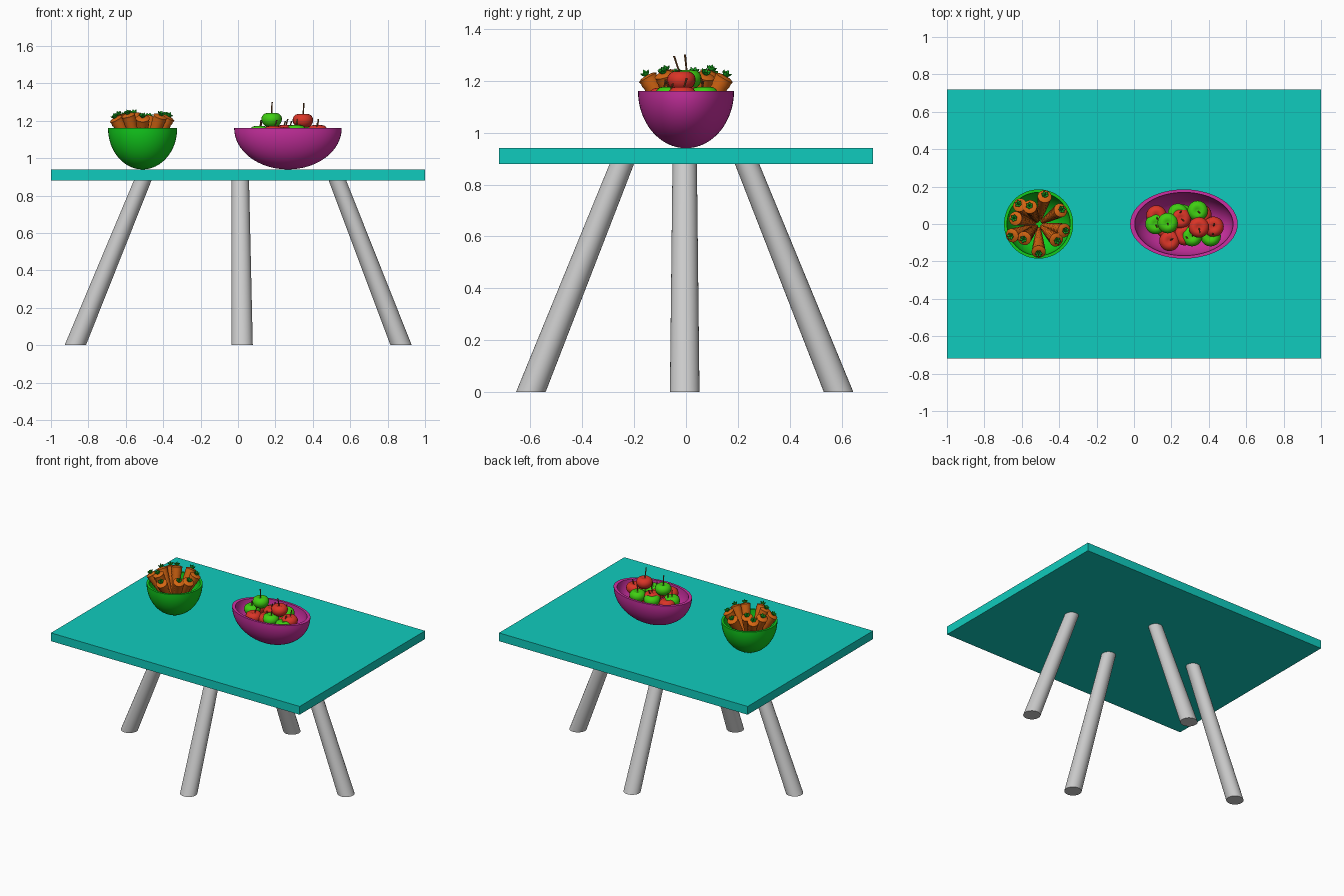
import bpy, bmesh, math, random
from mathutils import Vector, Matrix

if "Cube" in bpy.data.objects:
    bpy.data.objects.remove(bpy.data.objects["Cube"])

random.seed(4)
TAU = 2 * math.pi


def material(name, rgb):
    m = bpy.data.materials.new(name)
    m.diffuse_color = (*rgb, 1)
    m.use_nodes = True
    m.node_tree.nodes["Principled BSDF"].inputs["Base Color"].default_value = m.diffuse_color
    return m


TEAL = material("teal", (0.005, 0.60, 0.51))
GREEN = material("bowl_green", (0.006, 0.60, 0.012))
PINK = material("bowl_magenta", (0.60, 0.03, 0.36))
RED = material("apple_red", (0.70, 0.035, 0.02))
LIME = material("apple_green", (0.05, 0.62, 0.006))
ORANGE = material("carrot_orange", (0.65, 0.13, 0.006))
LEAF = material("leaf_green", (0.01, 0.40, 0.015))
BROWN = material("stem_brown", (0.22, 0.08, 0.02))


def finish(name, bm, mat=None, angle=40):
    bmesh.ops.recalc_face_normals(bm, faces=bm.faces)
    mesh = bpy.data.meshes.new(name)
    bm.to_mesh(mesh)
    bm.free()
    ob = bpy.data.objects.new(name, mesh)
    bpy.context.collection.objects.link(ob)
    if mat:
        mesh.materials.append(mat)
    bpy.ops.object.select_all(action='DESELECT')
    ob.select_set(True)
    bpy.context.view_layer.objects.active = ob
    bpy.ops.object.shade_smooth_by_angle(angle=math.radians(angle))
    return ob


def loft(bm, rings):
    """Skin a list of (centre, radius) horizontal rings; radius 0 makes a pole."""
    return bm, rings


def lathe(name, profile, mat, sides=24, matrix=Matrix()):
    """Revolve (r, z) points about z, then transform."""
    bm = bmesh.new()
    vs = [bm.verts.new((max(r, 0), 0, z)) for r, z in profile]
    es = [bm.edges.new(p) for p in zip(vs, vs[1:])]
    bmesh.ops.spin(bm, geom=vs + es, cent=(0, 0, 0), axis=(0, 0, 1),
                   angle=TAU, steps=sides, use_merge=True)
    bmesh.ops.remove_doubles(bm, verts=bm.verts, dist=1e-5)
    bmesh.ops.recalc_face_normals(bm, faces=bm.faces)
    bmesh.ops.transform(bm, matrix=matrix, verts=bm.verts)
    return finish(name, bm, mat)


def rod(name, a, b, ra, rb, mat=None, sides=32):
    """Tapered leaning rod with horizontal ends."""
    bm = bmesh.new()
    rings = [[bm.verts.new(Vector(c) + Vector((r * math.cos(TAU * i / sides),
                                               r * math.sin(TAU * i / sides), 0)))
              for i in range(sides)] for c, r in ((a, ra), (b, rb))]
    for i in range(sides):
        j = (i + 1) % sides
        bm.faces.new((rings[0][i], rings[0][j], rings[1][j], rings[1][i]))
    bm.faces.new(rings[0])
    bm.faces.new(rings[1])
    return finish(name, bm, mat)


# Table top
bm = bmesh.new()
bmesh.ops.create_cube(bm, size=1, matrix=Matrix.Translation((0, 0, 0.91))
                      @ Matrix.Diagonal((2, 1.44, 0.06, 1)))
finish("table_top", bm, TEAL)

# Four splayed legs in a diamond
for name, foot, head in (("left_leg", (-0.87, -0.005), (-0.51, -0.005)),
                         ("right_leg", (0.872, -0.005), (0.532, -0.005)),
                         ("front_leg", (0.022, -0.598), (0.012, -0.247)),
                         ("back_leg", (0.022, 0.588), (0.012, 0.235))):
    rod(name, (*foot, 0), (*head, 0.88), 0.057, 0.047)

# Bowls: half ellipsoid shells, one stretched along x
N = 16
R, H, T = 0.185, 0.22, 0.016
outer = [(R * math.sin(k * math.pi / 2 / N), -H * math.cos(k * math.pi / 2 / N)) for k in range(N + 1)]
inner = [(r * (R - T) / R, z * (H - T) / H) for r, z in reversed(outer)]
for name, x, sx, mat in (("carrot_bowl", -0.51, 1, GREEN), ("apple_bowl", 0.267, 1.555, PINK)):
    lathe(name, outer + inner, mat, 48,
          Matrix.Translation((x, 0, 1.16)) @ Matrix.Diagonal((sx, 1, 1, 1)))

# Apples with dimpled top and bottom, plus a leaning stem
apple = []
for k in range(15):
    t = math.pi * k / 14
    dip = 0.022 * math.exp(-(math.sin(t) / 0.35) ** 2)
    apple.append((0.055 * math.sin(t) * (1 - 0.08 * math.cos(t)),
                  -0.044 * math.cos(t) + dip * math.copysign(1, math.cos(t)) * 0.7))
apples = [
    (0.12, 0.045, 1.125, RED), (0.115, 0.0, 1.135, LIME), (0.18, 0.005, 1.205, LIME),
    (0.235, 0.055, 1.13, LIME), (0.25, 0.03, 1.14, RED), (0.34, 0.07, 1.14, LIME),
    (0.347, -0.018, 1.2, RED), (0.425, -0.015, 1.14, RED), (0.19, -0.09, 1.135, RED),
    (0.27, -0.06, 1.13, RED), (0.31, -0.065, 1.14, LIME), (0.41, -0.065, 1.12, LIME),
    (0.36, 0.05, 1.10, RED), (0.17, -0.02, 1.04, RED), (0.26, 0.05, 1.03, LIME),
    (0.27, -0.05, 1.025, RED), (0.37, 0.01, 1.04, LIME)]
for i, (x, y, z, mat) in enumerate(apples):
    lathe(f"apple_{i + 1}", apple, mat, 20, Matrix.Translation((x, y, z)))
    if z > 1.11:
        lean = Vector((random.uniform(0, 0.03), random.uniform(-0.035, 0.03), 0.085))
        base = Vector((x, y, z + 0.01))
        rod(f"apple_stem_{i + 1}", base, base + lean * (1 if z > 1.15 else 0.7),
            0.003, 0.004, BROWN, 8)

# Carrots fanned out of the bowl, ridged and tapering to a buried tip
L = 0.27
carrot = [(0, 0)]
for k in range(1, 25):
    t = k / 24
    carrot.append((0.007 + 0.030 * t ** 0.8 + 0.0012 * (-1) ** k, L * t * 0.97))
carrot += [(0.028, L * 0.99), (0.015, L), (0, L)]
tops = [(0.034, 0.155), (-0.105, 0.105), (-0.045, 0.09), (0.12, 0.075), (0.14, -0.035),
        (0.095, -0.085), (0.0, -0.155), (-0.15, -0.065), (-0.075, -0.075), (-0.125, 0.03)]
for i, (dx, dy) in enumerate(tops):
    tip = Vector((-0.51 + dx * 0.12, dy * 0.12, 0.985))
    axis = (Vector((-0.51 + dx, dy, 1.225)) - tip).normalized()
    place = Matrix.Translation(tip) @ axis.to_track_quat('Z', 'Y').to_matrix().to_4x4()
    lathe(f"carrot_{i + 1}", carrot, ORANGE, 16, place)
    # Leafy tuft: a ring of small pointed leaves
    bm = bmesh.new()
    for k in range(7):
        tilt = 0 if k == 6 else 0.75
        m = (place @ Matrix.Translation((0, 0, L - 0.004)) @ Matrix.Rotation(TAU * k / 6, 4, 'Z')
             @ Matrix.Rotation(tilt, 4, 'Y') @ Matrix.Translation((0, 0, 0.014)))
        bmesh.ops.create_icosphere(bm, subdivisions=1, radius=1,
                                   matrix=m @ Matrix.Diagonal((0.005, 0.008, 0.016, 1)))
    finish(f"carrot_leaves_{i + 1}", bm, LEAF)
